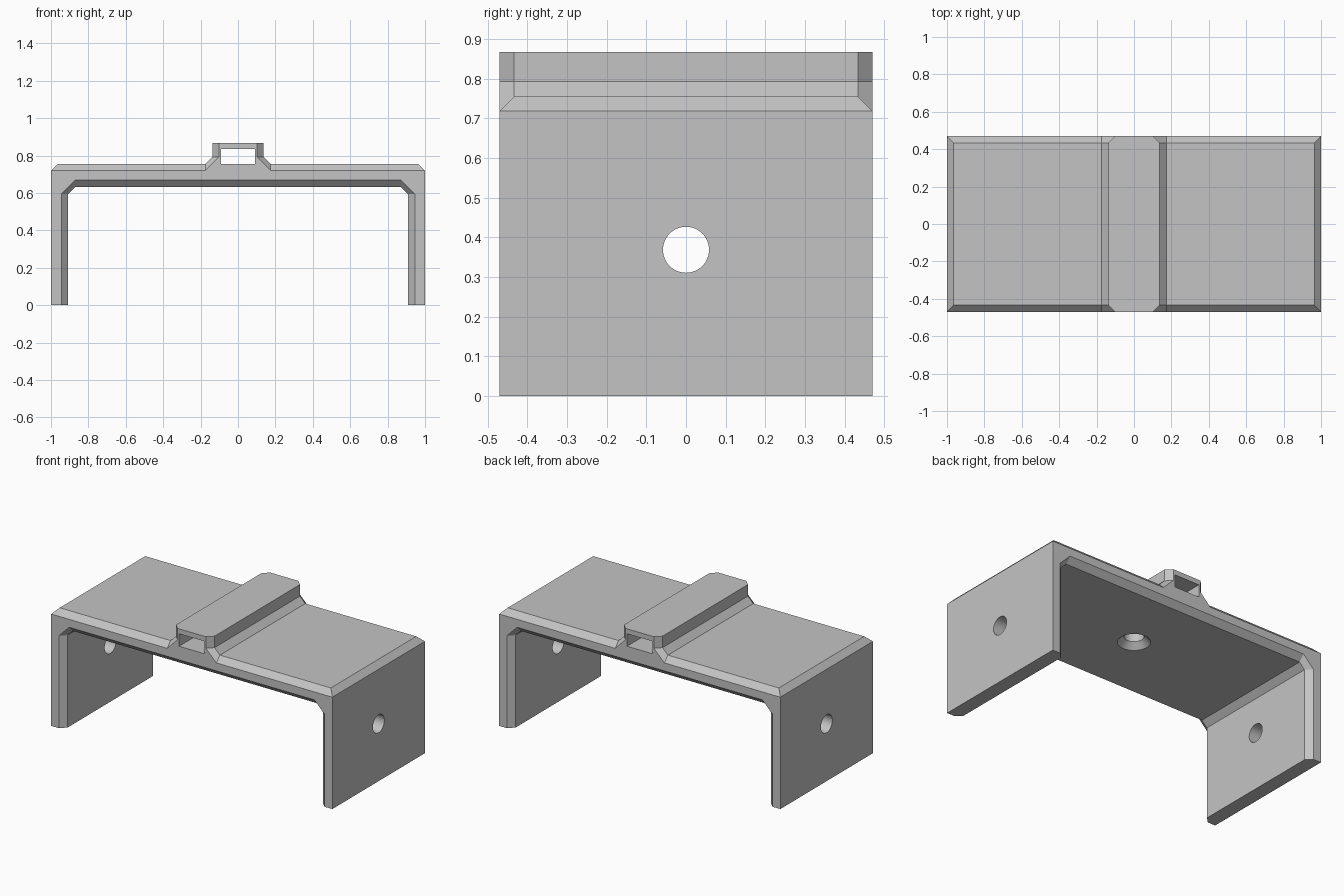
import bpy, bmesh, math
from mathutils import Matrix

cube = bpy.data.objects.get("Cube")
if cube:
    bpy.data.objects.remove(cube, do_unlink=True)

grey = bpy.data.materials.new("plain_grey")
grey.use_nodes = True
grey.diffuse_color = (0.55, 0.55, 0.55, 1)
grey.node_tree.nodes["Principled BSDF"].inputs["Base Color"].default_value = (0.55, 0.55, 0.55, 1)

HALF = 0.47      # half depth
BEVEL = 0.036    # chamfer width

# Right half of the section: full size, and chamfered at the two ends
full = [(0.137, 0.867), (0.137, 0.793), (0.175, 0.755), (0.964, 0.755), (1, 0.719),
        (1, 0), (0.908, 0), (0.908, 0.594), (0.871, 0.631)]
end = [(0.101, 0.867), (0.101, 0.793), (0.175, 0.719), (1, 0.719), (1, 0.719),
       (1, 0), (0.945, 0), (0.945, 0.594), (0.871, 0.668)]


def new_object(name, bm):
    bmesh.ops.recalc_face_normals(bm, faces=bm.faces)
    mesh = bpy.data.meshes.new(name)
    bm.to_mesh(mesh)
    bm.free()
    mesh.materials.append(grey)
    obj = bpy.data.objects.new(name, mesh)
    bpy.context.collection.objects.link(obj)
    return obj


def cut(target, name, bm):
    cutter = new_object(name, bm)
    cutter.hide_render = True
    cutter.hide_set(True)
    mod = target.modifiers.new(name, "BOOLEAN")
    mod.operation = "DIFFERENCE"
    mod.solver = "EXACT"
    mod.object = cutter
    return cutter


def add_cone(bm, r1, r2, depth, matrix):
    bmesh.ops.create_cone(bm, cap_ends=True, segments=48, radius1=r1, radius2=r2,
                          depth=depth, matrix=matrix)


# Bracket body: section lofted through chamfered end, full, full, chamfered end
bm = bmesh.new()
rings = []
for half, y in ((end, -HALF), (full, BEVEL - HALF), (full, HALF - BEVEL), (end, HALF)):
    section = half + [(-x, z) for x, z in reversed(half)]
    rings.append([bm.verts.new((x, y, z)) for x, z in section])
count = len(rings[0])
for a, b in zip(rings, rings[1:]):
    for i in range(count):
        j = (i + 1) % count
        bm.faces.new((a[i], a[j], b[j], b[i]))
bm.faces.new(rings[0])
bm.faces.new(rings[-1])
bmesh.ops.remove_doubles(bm, verts=bm.verts, dist=0.0005)
bracket = new_object("bracket_body", bm)

cutters = []

# Strap slot running through the top ridge
bm = bmesh.new()
bmesh.ops.create_cube(bm, size=1, matrix=Matrix.Translation((0, 0, 0.795))
                      @ Matrix.Diagonal((0.18, 1.2, 0.08, 1)))
cutters.append(cut(bracket, "strap_slot_cutter", bm))

# Round hole through both legs
bm = bmesh.new()
add_cone(bm, 0.058, 0.058, 2.4, Matrix.Translation((0, 0, 0.369)) @ Matrix.Rotation(math.pi / 2, 4, "Y"))
cutters.append(cut(bracket, "leg_hole_cutter", bm))

# Screw hole from the underside into the slot, with a countersink
bm = bmesh.new()
add_cone(bm, 0.058, 0.058, 0.25, Matrix.Translation((0, 0, 0.665)))
cutters.append(cut(bracket, "screw_hole_cutter", bm))
bm = bmesh.new()
add_cone(bm, 0.105, 0.058, 0.047, Matrix.Translation((0, 0, 0.6445)))
cutters.append(cut(bracket, "countersink_cutter", bm))

# Apply the cuts and smooth only the round hole walls
bpy.context.view_layer.objects.active = bracket
bracket.select_set(True)
for mod in list(bracket.modifiers):
    bpy.ops.object.modifier_apply(modifier=mod.name)
for cutter in cutters:
    bpy.data.objects.remove(cutter, do_unlink=True)
bpy.ops.object.shade_smooth_by_angle(angle=math.radians(20))
